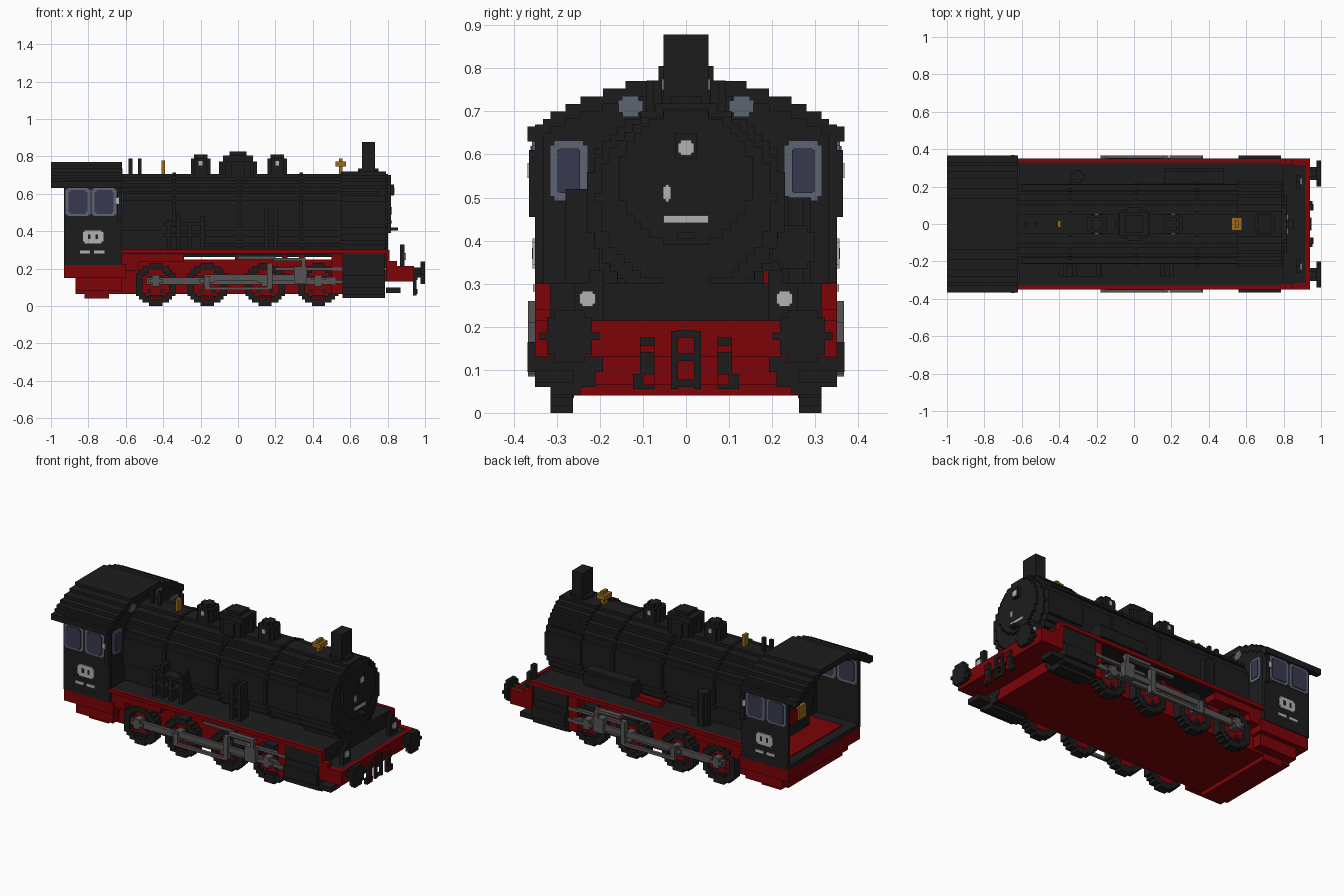
import bpy, bmesh, math

if "Cube" in bpy.data.objects:
    bpy.data.objects.remove(bpy.data.objects["Cube"], do_unlink=True)

PITCH = 0.0175  # size of one block


def material(name, r, g, b):
    m = bpy.data.materials.new(name)
    m.use_nodes = True
    m.diffuse_color = (r, g, b, 1)
    shader = m.node_tree.nodes["Principled BSDF"]
    shader.inputs["Base Color"].default_value = (r, g, b, 1)
    shader.inputs["Roughness"].default_value = 0.8
    return m


black = material("soot black", .012, .012, .012)
red = material("frame red", .2, .001, .002)
steel = material("rod steel", .09, .09, .09)
pale = material("pale grey", .45, .45, .45)
gold = material("brass", .32, .15, .012)
frame = material("window frame", .11, .13, .17)
glass = material("dark glass", .04, .04, .08)


def build(name, colour, blocks, mirror=False):
    """One mesh from axis aligned blocks, optionally repeated at -y."""
    bm = bmesh.new()
    for x, y, z in blocks:
        for side in ((1, -1) if mirror else (1,)):
            made = bmesh.ops.create_cube(bm, size=1)["verts"]
            for v in made:
                t = [v.co[i] + 0.5 for i in range(3)]
                v.co = [s[0] + (s[1] - s[0]) * k for s, k in zip((x, y, z), t)]
                v.co.y *= side
            if side < 0:
                bmesh.ops.reverse_faces(bm, faces=list({f for v in made for f in v.link_faces}))
    mesh = bpy.data.meshes.new(name)
    bm.to_mesh(mesh)
    bm.free()
    mesh.materials.append(colour)
    obj = bpy.data.objects.new(name, mesh)
    bpy.context.collection.objects.link(obj)


def box(name, colour, x, y, z, mirror=False):
    build(name, colour, [(x, y, z)], mirror)


def disc(name, colour, axis, span, centre, radius, hole=0, mirror=False):
    """Stepped round part along an axis; centre is given on the other two axes."""
    a = "xyz".index(axis)
    u, v = [i for i in range(3) if i != a]
    rows = max(2, round(2 * radius / PITCH))
    step = 2 * radius / rows
    blocks = []
    for i in range(rows):
        h = -radius + (i + 0.5) * step
        wide = max(1, round(math.sqrt(radius ** 2 - h * h) / step)) * step
        gap = round(math.sqrt(max(0, hole ** 2 - h * h)) / step) * step
        runs = [(-wide, -gap), (gap, wide)] if gap else [(-wide, wide)]
        for lo, hi in runs:
            block = [None] * 3
            block[a] = span
            block[u] = (centre[0] + lo, centre[0] + hi)
            block[v] = (centre[1] + h - step / 2, centre[1] + h + step / 2)
            blocks.append(block)
    build(name, colour, blocks, mirror)


def rounded(name, colour, x, y, z, thin, cut=.01, mirror=True):
    """Plate with notched corners, thin along the named axis."""
    def inset(s):
        return (s[0] + cut, s[1] - cut)
    if thin == "y":
        blocks = [(inset(x), y, z), (x, y, inset(z))]
    else:
        blocks = [(x, inset(y), z), (x, y, inset(z))]
    build(name, colour, blocks, mirror)


# Main frame and running boards
box("main_frame", red, x=(-.87, .78), y=(-.26, .26), z=(.065, .25))
box("rear_hanger", red, x=(-.82, -.69), y=(-.26, .26), z=(.04, .08))
box("rear_step", red, x=(-.87, -.62), y=(.26, .315), z=(.08, .15), mirror=True)
box("running_deck", black, x=(-.62, .79), y=(-.33, .33), z=(.275, .3))
box("deck_edge", red, x=(-.62, .8), y=(.33, .35), z=(.28, .303), mirror=True)
box("deck_bracket", red, x=(.5, .56), y=(.26, .33), z=(.065, .28), mirror=True)
box("rear_bracket", red, x=(-.62, -.53), y=(.26, .33), z=(.19, .28), mirror=True)
box("rear_valance", red, x=(-.62, -.29), y=(.24, .33), z=(.235, .28), mirror=True)
for x in (0, .25, .34):
    box("cross_member", red, x=(x - .015, x + .015), y=(-.25, .25), z=(.24, .28))
box("frame_stay", red, x=(.02, .26), y=(.18, .22), z=(.3, .33))

# Front platform, beam, buffers and coupling
box("front_frame", red, x=(.78, .91), y=(-.315, .315), z=(.13, .195))
box("front_deck", black, x=(.79, .92), y=(-.33, .33), z=(.19, .212))
box("front_deck_edge", red, x=(.79, .93), y=(.315, .35), z=(.13, .214), mirror=True)
box("platform_step", red, x=(.79, .85), y=(.315, .35), z=(.2, .24), mirror=True)
box("platform_riser", red, x=(.79, .81), y=(.315, .35), z=(.23, .3), mirror=True)
box("buffer_beam", red, x=(.918, .94), y=(-.35, .35), z=(.13, .214))
disc("buffer_stalk", black, "x", (.93, .975), (.27, .18), .027, mirror=True)
disc("buffer_plate", black, "x", (.975, 1), (.27, .178), .061, mirror=True)
box("coupling_rail", black, x=(.935, .95), y=(.018, .035), z=(.055, .19), mirror=True)
for z in (.06, .12, .175):
    box("coupling_rung", black, x=(.935, .95), y=(-.02, .02), z=(z, z + PITCH))
box("brake_hose", black, x=(.935, .955), y=(.073, .107), z=(.055, .175), mirror=True)
box("hose_foot", black, x=(.935, .955), y=(.1, .123), z=(.055, .09), mirror=True)
box("hose_clip", red, x=(.95, .96), y=(.073, .1), z=(.065, .09), mirror=True)
box("hose_cap", red, x=(.95, .96), y=(.073, .107), z=(.14, .157), mirror=True)
box("front_step", black, x=(.79, .87), y=(.26, .35), z=(.07, .1), mirror=True)
box("lamp_body", black, x=(.865, .89), y=(.19, .26), z=(.21, .3), mirror=True)
box("lamp_top", black, x=(.865, .89), y=(.19, .225), z=(.3, .33), mirror=True)
rounded("lamp_lens", pale, (.885, .897), (.21, .247), (.247, .283), "x", cut=.006)

# Cylinders
disc("cylinder", black, "x", (.56, .785), (.28, .13), .0875, mirror=True)
box("valve_chest", black, x=(.56, .785), y=(-.345, .345), z=(.2, .282))
box("chest_front", black, x=(.75, .8), y=(-.315, .315), z=(.2, .3))

# Wheels
for x in (-.44, -.165, .145, .43):
    disc("wheel_tyre", black, "y", (.262, .315), (x, .115), .115, hole=.078, mirror=True)
    disc("wheel_centre", red, "y", (.26, .295), (x, .115), .08, mirror=True)
    for dx, dz in ((.035, .035), (-.035, .035), (.035, -.035), (-.035, -.035)):
        disc("spoke_gap", black, "y", (.29, .298), (x + dx, .115 + dz), .012, mirror=True)
    disc("crank_pin", steel, "y", (.295, .345), (x, .135), .03, mirror=True)
    box("counterweight", black, x=(x - .035, x + .035), y=(.29, .305), z=(.045, .06), mirror=True)

# Rods and valve gear
box("coupling_rod", steel, x=(-.49, .52), y=(.315, .335), z=(.115, .152), mirror=True)
box("connecting_rod", steel, x=(-.18, .36), y=(.335, .352), z=(.135, .168), mirror=True)
box("piston_rod", steel, x=(.35, .57), y=(.32, .34), z=(.12, .14), mirror=True)
box("slide_bar", steel, x=(.2, .57), y=(.315, .335), z=(.19, .207), mirror=True)
box("crosshead", steel, x=(.3, .37), y=(.33, .367), z=(.12, .21), mirror=True)
box("combination_lever", steel, x=(.34, .36), y=(.34, .367), z=(.14, .26), mirror=True)
box("radius_rod", steel, x=(.19, .36), y=(.335, .367), z=(.24, .258), mirror=True)
box("expansion_link", steel, x=(.155, .185), y=(.335, .367), z=(.09, .23), mirror=True)
box("eccentric_rod", steel, x=(-.18, .17), y=(.35, .367), z=(.085, .103), mirror=True)
box("return_crank", steel, x=(-.18, -.15), y=(.35, .367), z=(.09, .16), mirror=True)
box("reach_rod", steel, x=(0, .2), y=(.315, .335), z=(.25, .268), mirror=True)

# Boiler, smokebox and firebox
disc("boiler", black, "x", (-.72, .62), (0, .485), .222)
disc("smokebox", black, "x", (.55, .79), (0, .488), .23)
for x in (-.35, .0, .33):
    disc("boiler_band", black, "x", (x, x + PITCH), (0, .487), .227)
disc("smokebox_rim", black, "x", (.79, .803), (0, .5), .205)
disc("smokebox_door", black, "x", (.8, .817), (0, .545), .155)
box("saddle", black, x=(.56, .785), y=(-.16, .16), z=(.28, .42))
box("firebox", black, x=(-.62, -.18), y=(-.2, .2), z=(.3, .5))
box("top_lamp", black, x=(.8, .833), y=(-.025, .025), z=(.59, .65))
rounded("top_lamp_lens", pale, (.83, .838), (-.0185, .0185), (.597, .633), "x", .006, False)
box("door_plate", pale, x=(.817, .824), y=(-.052, .052), z=(.441, .458))
rounded("door_latch", pale, (.817, .824), (-.053, -.035), (.49, .53), "x", .005, False)
box("door_step", black, x=(.8, .855), y=(-.02, .02), z=(.405, .42))

# Chimney, domes and roof fittings
box("chimney", black, x=(.662, .732), y=(-.052, .052), z=(.69, .878))
disc("chimney_foot", black, "z", (.68, .735), (.697, 0), .055)
for x in (-.2, .21):
    disc("dome", black, "z", (.66, .79), (x, 0), .052)
    disc("dome_cap", black, "z", (.79, .81), (x, 0), .036)
    box("dome_valve", pale, x=(x - .01, x + .01), y=(.045, .056), z=(.75, .775), mirror=True)
disc("main_dome", black, "z", (.66, .772), (0, 0), .092)
box("main_dome_upper", black, x=(-.08, .08), y=(-.064, .064), z=(.77, .805))
box("main_dome_top", black, x=(-.045, .045), y=(-.045, .045), z=(.8, .825))
for x in (-.575, -.525):
    disc("safety_valve", black, "z", (.68, .79), (x, 0), .01)
box("whistle", gold, x=(-.408, -.39), y=(-.018, .018), z=(.7, .777))
box("bell_post", gold, x=(.54, .56), y=(-.02, .02), z=(.705, .79))
box("bell", gold, x=(.522, .578), y=(-.035, .035), z=(.745, .772))

# Pipes, pumps and tank beside the boiler
for x, top in ((-.38, .46), (-.33, .5), (-.27, .44), (-.2, .48), (.14, .52), (.19, .52)):
    box("side_pipe", black, x=(x, x + .022), y=(-.28, -.2), z=(.3, top))
for z in (.37, .43):
    box("pipe_link", black, x=(-.4, -.17), y=(-.28, -.2), z=(z, z + PITCH))
    box("pump_rung", black, x=(.14, .21), y=(-.28, -.2), z=(z, z + PITCH))
disc("air_tank", black, "x", (.16, .48), (.25, .385), .05)
disc("air_pump", black, "z", (.3, .5), (-.3, .255), .035)
box("handrail", black, x=(-.6, .75), y=(.18, .212), z=(.6, .615), mirror=True)

# Cab walls and floor
box("cab_floor", black, x=(-.93, -.62), y=(-.34, .34), z=(.22, .245))
box("cab_sill", red, x=(-.93, -.6), y=(-.345, .345), z=(.15, .222))
box("cab_side", black, x=(-.93, -.62), y=(.33, .35), z=(.22, .67), mirror=True)
box("cab_rib", black, x=(-.645, -.62), y=(.35, .365), z=(.455, .61), mirror=True)

# Stepped roof arc with the front wall below it
roof, wall = [], []
for i in range(21):
    y = i * PITCH
    top = min(.772, math.floor((.786 - .95 * y * y) / PITCH) * PITCH)
    roof.append(((-1, -.62), (y, y + PITCH), (top - .035, top)))
    if y < .33:
        wall.append(((-.65, -.625), (y, y + PITCH), (.22, top - .01)))
build("cab_roof", black, roof, mirror=True)
build("cab_front_wall", black, wall, mirror=True)

# Cab windows: frames with panes on sides and front wall
for x in (-.922, -.782):
    rounded("side_window_frame", frame, (x, x + .133), (.325, .357), (.48, .632), "y")
    rounded("side_window_pane", glass, (x + .016, x + .117), (.322, .361), (.493, .619), "y")
rounded("front_window_frame", frame, (-.655, -.618), (.228, .316), (.492, .632), "x")
rounded("front_window_pane", glass, (-.658, -.613), (.246, .298), (.51, .614), "x", cut=.004)
rounded("upper_window", frame, (-.655, -.617), (.1, .157), (.687, .735), "x")
box("window_mirror", pale, x=(-.658, -.637), y=(.357, .368), z=(.545, .58), mirror=True)

# Cab side plates, backhead and controls
rounded("side_plate", pale, (-.83, -.72), (.348, .356), (.335, .405), "y")
for x in (-.802, -.762):
    box("plate_inset", black, x=(x, x + .014), y=(.35, .358), z=(.357, .383), mirror=True)
for x in (-.845, -.77):
    box("small_plate", pale, x=(x, x + .055), y=(.348, .355), z=(.282, .298), mirror=True)
box("backhead", black, x=(-.72, -.65), y=(-.16, .16), z=(.245, .5))
box("fire_door", red, x=(-.73, -.72), y=(-.03, .05), z=(.32, .4))
box("regulator", gold, x=(-.74, -.72), y=(-.1, -.03), z=(.33, .41))
